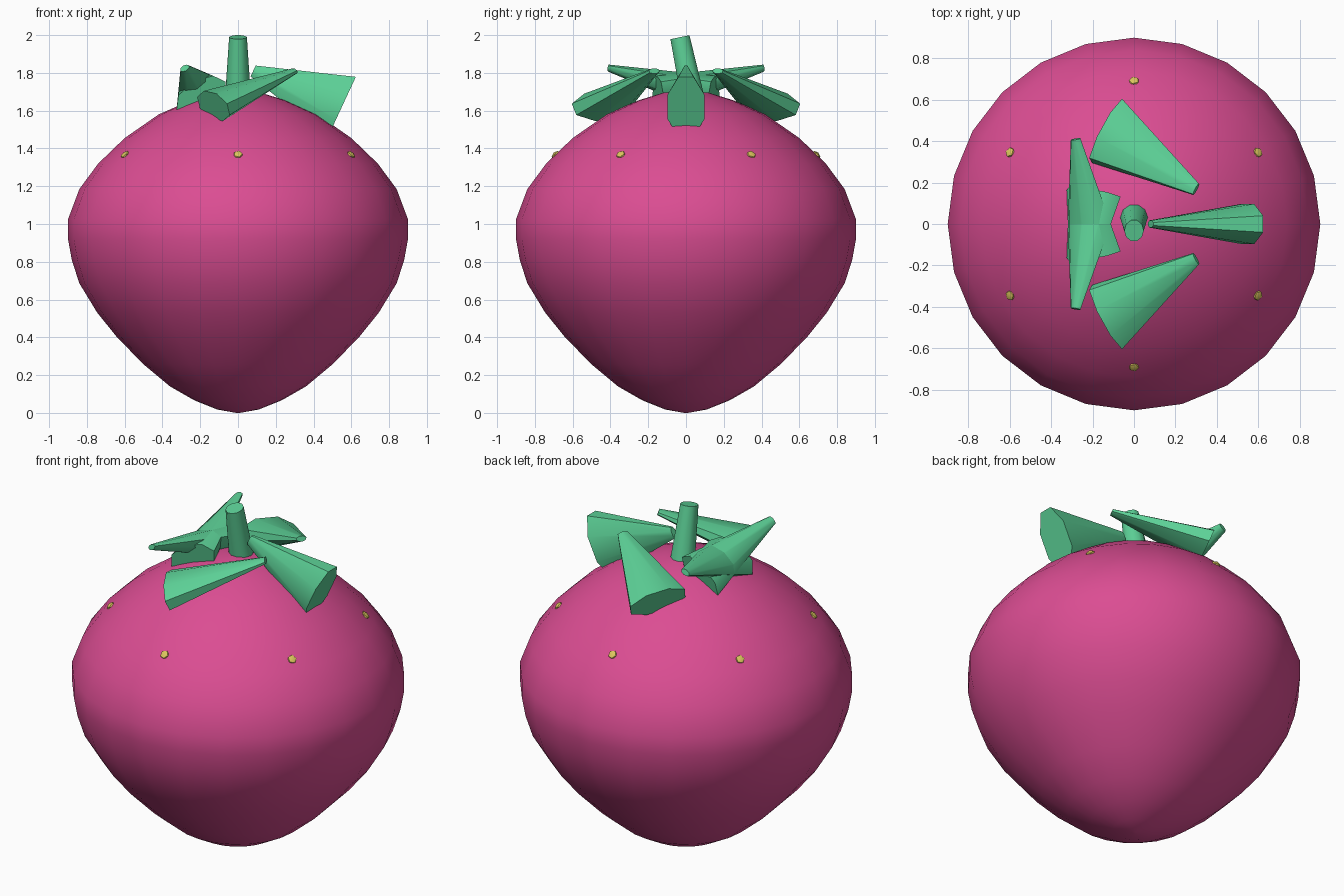
import bpy, bmesh, math
from mathutils import Vector

if "Cube" in bpy.data.objects:
    bpy.data.objects.remove(bpy.data.objects["Cube"])


def material(name, col):
    m = bpy.data.materials.new(name)
    m.diffuse_color = (*col, 1)
    m.use_nodes = True
    m.node_tree.nodes["Principled BSDF"].inputs["Base Color"].default_value = m.diffuse_color
    return m


PINK = material("berry_pink", (0.71, 0.074, 0.29))
GREEN = material("leaf_green", (0.107, 0.63, 0.305))
YELLOW = material("seed_yellow", (0.71, 0.56, 0.11))


def finish(name, bm, mat, angle):
    bmesh.ops.recalc_face_normals(bm, faces=bm.faces)
    me = bpy.data.meshes.new(name)
    bm.to_mesh(me)
    bm.free()
    me.materials.append(mat)
    ob = bpy.data.objects.new(name, me)
    bpy.context.collection.objects.link(ob)
    bpy.ops.object.select_all(action='DESELECT')
    ob.select_set(True)
    bpy.context.view_layer.objects.active = ob
    bpy.ops.object.shade_smooth_by_angle(angle=math.radians(angle))
    return ob


def loft(name, rings, mat, angle=40):
    """Join closed rings of points; both ends are capped."""
    bm = bmesh.new()
    loops = [[bm.verts.new(p) for p in r] for r in rings]
    n = len(loops[0])
    for a, b in zip(loops, loops[1:]):
        for i in range(n):
            j = (i + 1) % n
            bm.faces.new((a[i], a[j], b[j], b[i]))
    bm.faces.new(loops[0])
    bm.faces.new(loops[-1])
    return finish(name, bm, mat, angle)


def ring(c, u, v, n, off=0.0):
    c, u, v = Vector(c), Vector(u), Vector(v)
    return [c + u * math.cos(2 * math.pi * (i + off) / n)
            + v * math.sin(2 * math.pi * (i + off) / n) for i in range(n)]


# Berry body: turned profile (radius, height)
profile = [(0.01, 0.0), (0.11, 0.018), (0.23, 0.066), (0.36, 0.14), (0.50, 0.257),
           (0.64, 0.40), (0.745, 0.53), (0.84, 0.686), (0.88, 0.81), (0.9, 0.92),
           (0.9, 1.025), (0.84, 1.185), (0.74, 1.32), (0.6, 1.455), (0.42, 1.58),
           (0.25, 1.655), (0.12, 1.695), (0.01, 1.705)]
loft("berry_body", [ring((0, 0, z), (r, 0, 0), (0, r, 0), 24) for r, z in profile],
     PINK, 80)

# Stem, leaning slightly to the front
loft("stem", [ring((0, 0.04, 1.65), (0.07, 0, 0), (0, 0.07, -0.014), 10),
              ring((0, -0.032, 1.989), (0.047, 0, 0), (0, 0.053, 0.011), 10)], GREEN)

# Leaves: flattened cones given as wide end, its two half axes, narrow end
leaves = [
    ("leaf_right", (0.55, 0, 1.62), (0.08, 0, 0.172), (0, 0.105, 0), (0.08, 0, 1.81)),
    ("leaf_side", (-0.13, 0.45, 1.625), (0.072, 0.155, 0.012), (0.05, 0.03, -0.08),
     (0.3, 0.168, 1.81)),
    ("leaf_left", (-0.195, -0.148, 1.68), (0.13, 0.016, 0.073), (-0.04, -0.025, 0.075),
     (-0.282, 0.41, 1.825)),
]
for name, c, u, v, tip in leaves:
    for s in ((1,) if c[1] == 0 else (1, -1)):
        f = [Vector((p[0], p[1] * s, p[2])) for p in (c, u, v, tip)]
        off = 0.5 if c[1] == 0 else 0.0
        loft(name + ("_back" if s > 0 else "_front"),
             [ring(f[0], f[1], f[2], 8, off),
              ring(f[3], f[1] * 0.18, f[2] * 0.18, 8, off)], GREEN, 46)

# Seeds: six small flattened beads around the shoulder
for i in range(6):
    a = math.radians(30 + 60 * i)
    bm = bmesh.new()
    bmesh.ops.create_icosphere(bm, subdivisions=1, radius=0.027)
    out = Vector((0.69 * math.cos(a), 0.69 * math.sin(a), 0))
    nrm = Vector((math.cos(a) * 0.7, math.sin(a) * 0.7, 0.71)).normalized()
    rot = nrm.to_track_quat('Z', 'Y')
    for vt in bm.verts:
        vt.co.z *= 0.6
        vt.co = rot @ vt.co + out + Vector((0, 0, 1.366))
    finish("seed_%d" % (i + 1), bm, YELLOW, 30)
